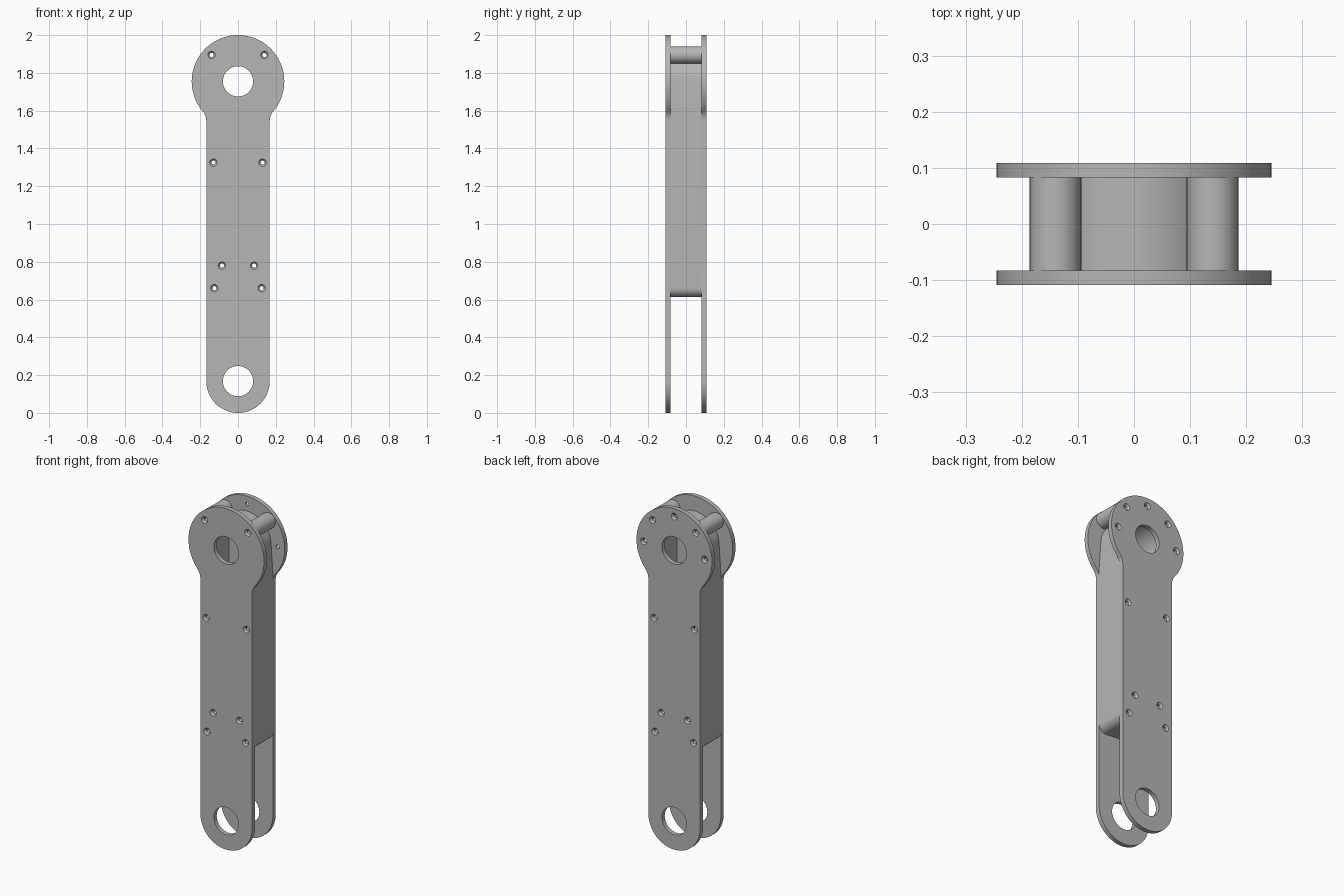
import bpy, bmesh, math
from mathutils import Matrix

cube = bpy.data.objects.get("Cube")
if cube:
    bpy.data.objects.remove(cube, do_unlink=True)

grey = bpy.data.materials.new("metal_grey")
grey.use_nodes = True
grey.diffuse_color = (0.47, 0.47, 0.47, 1)
grey.node_tree.nodes["Principled BSDF"].inputs["Base Color"].default_value = grey.diffuse_color

LOW, HIGH = 0.168, 1.755      # pivot heights
HALF, HEAD = 0.168, 0.245     # arm half width, head radius
BORE, SCREW, SINK = 0.08, 0.011, 0.02
INNER, OUTER = 0.083, 0.109   # plate faces along y


def arc(cx, cz, r, start, end, n=32):
    angles = [math.radians(start + (end - start) * i / n) for i in range(n + 1)]
    return [(cx + r * math.cos(a), cz + r * math.sin(a)) for a in angles]


def circle(cx, cz, r, n=32):
    return arc(cx, cz, r, 0, 360, n)[:-1]


def mirrored(points):
    """Close a right-hand half outline with its mirror image."""
    return points + [(-x, z) for x, z in reversed(points) if x > 0.001]


def finish(name, bm):
    bmesh.ops.remove_doubles(bm, verts=bm.verts, dist=0.0001)
    bmesh.ops.recalc_face_normals(bm, faces=bm.faces)
    mesh = bpy.data.meshes.new(name)
    bm.to_mesh(mesh)
    bm.free()
    mesh.materials.append(grey)
    obj = bpy.data.objects.new(name, mesh)
    bpy.context.collection.objects.link(obj)
    bpy.ops.object.select_all(action='DESELECT')
    obj.select_set(True)
    bpy.context.view_layer.objects.active = obj
    bpy.ops.object.shade_smooth_by_angle(angle=math.radians(35))
    return obj


def slab(name, loops, y0, y1):
    """Extrude a flat outline with holes between two depths."""
    curve = bpy.data.curves.new(name, 'CURVE')
    curve.dimensions = '2D'
    curve.fill_mode = 'BOTH'
    curve.extrude = (y1 - y0) / 2
    for loop in loops:
        spline = curve.splines.new('POLY')
        spline.points.add(len(loop) - 1)
        for point, (x, z) in zip(spline.points, loop):
            point.co = (x, z, 0, 1)
        spline.use_cyclic_u = True
    helper = bpy.data.objects.new(name + "_outline", curve)
    bpy.context.collection.objects.link(helper)
    bpy.context.view_layer.update()
    mesh = helper.to_mesh()
    bm = bmesh.new()
    bm.from_mesh(mesh)
    helper.to_mesh_clear()
    bpy.data.objects.remove(helper, do_unlink=True)
    bm.transform(Matrix.Translation((0, (y0 + y1) / 2, 0)) @ Matrix.Rotation(math.pi / 2, 4, 'X'))
    return finish(name, bm)


def countersinks(name, centres, side):
    """Funnel shaped linings for the screw holes of one plate."""
    bm = bmesh.new()
    profile = [(SINK, OUTER), (SCREW, OUTER - 0.011), (SCREW, INNER), (SINK, INNER)]
    for cx, cz in centres:
        rings = [[bm.verts.new((x, side * y, z)) for x, z in circle(cx, cz, r, 20)]
                 for r, y in profile]
        for a, b in zip(rings, rings[1:]):
            for i in range(20):
                j = (i + 1) % 20
                bm.faces.new((a[i], a[j], b[j], b[i]))
    return finish(name, bm)


# Screw positions
def both(x, z):
    return [(x, z), (-x, z)]


head_screws = both(0.14, 1.895)
wall_screws = both(0.13, 1.325) + both(0.125, 0.66)
post_screws = both(0.085, 0.78)
screws = head_screws + wall_screws + post_screws
back_extra = both(0.198, HIGH) + [(0, HIGH + 0.198)]

# Side plate outline: rounded foot, straight arm, filleted neck, round head
fillet = 0.08
fx = HALF + fillet
fdz = math.sqrt((HEAD + fillet) ** 2 - fx ** 2)
neck = math.degrees(math.atan2(fdz, fx))
half_plate = (arc(0, LOW, HALF, -90, 0)
              + arc(fx, HIGH - fdz, fillet, 180, 180 - neck, 12)
              + arc(0, HIGH, HEAD, -neck, 90, 48))
plate = mirrored(half_plate)

for name, side, holes in (("front_plate", -1, screws), ("back_plate", 1, screws + back_extra)):
    loops = [plate, circle(0, LOW, BORE, 48), circle(0, HIGH, BORE, 48)]
    loops += [circle(x, z, SINK, 20) for x, z in holes]
    y0, y1 = sorted((side * INNER, side * OUTER))
    slab(name, loops, y0, y1)
    countersinks(name + "_countersinks", holes, side)

# Hollow core between the plates
outer = mirrored([(0, 0.625)] + arc(0.122, 0.66, 0.046, -90, 0, 10)
                 + [(HALF, 1.6)] + arc(0, HIGH, 0.157, 0, 90))
inner = mirrored([(0, 0.68), (0.08, 0.68), (0.115, 0.715)] + arc(0, HIGH, 0.115, 0, 90))
slab("core_shell", [outer, inner] + [circle(x, z, SCREW, 20) for x, z in wall_screws],
     -INNER, INNER)

# Screw bosses
for label, centres, radius in (("head_boss", head_screws, 0.046),
                               ("wall_boss", both(0.13, 1.325), 0.037),
                               ("lower_post", post_screws, 0.04)):
    for (x, z), hand in zip(centres, ("left", "right")):
        slab(label + "_" + hand, [circle(x, z, radius), circle(x, z, SCREW, 20)], -INNER, INNER)
